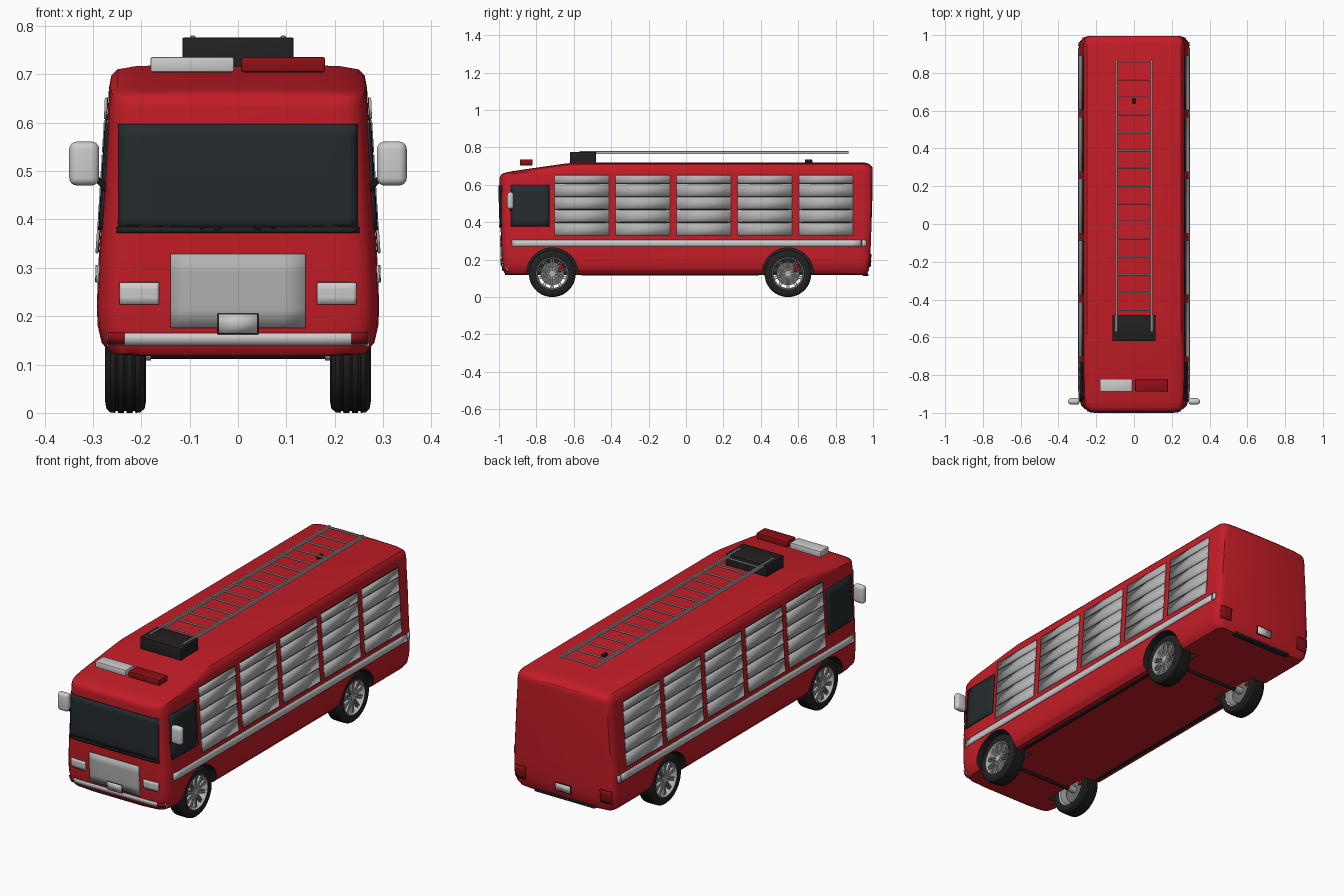
import bpy, bmesh, math
from mathutils import Vector, Matrix

if "Cube" in bpy.data.objects:
    bpy.data.objects.remove(bpy.data.objects["Cube"])


def mat(name, r, g, b):
    m = bpy.data.materials.new(name)
    m.diffuse_color = (r, g, b, 1)
    m.use_nodes = True
    m.node_tree.nodes["Principled BSDF"].inputs["Base Color"].default_value = m.diffuse_color
    return m


RED = mat("red_paint", 0.55, 0.012, 0.02)
GLASS = mat("dark_glass", 0.018, 0.024, 0.028)
BLACK = mat("black_rubber", 0.015, 0.015, 0.016)
SILVER = mat("silver", 0.45, 0.45, 0.45)
WHITE = mat("pale_grey", 0.68, 0.68, 0.69)
LAMP = mat("red_lamp", 0.27, 0.005, 0.008)


def lerp(table, t):
    if t <= table[0][0]:
        return table[0][1]
    for (a, va), (b, vb) in zip(table, table[1:]):
        if t <= b:
            return va + (vb - va) * (t - a) / (b - a)
    return table[-1][1]


def finish(name, bm, material, angle=35):
    bmesh.ops.recalc_face_normals(bm, faces=bm.faces)
    me = bpy.data.meshes.new(name)
    bm.to_mesh(me)
    bm.free()
    ob = bpy.data.objects.new(name, me)
    bpy.context.collection.objects.link(ob)
    if material:
        me.materials.append(material)
    smooth(ob, angle)
    return ob


def smooth(ob, angle=35):
    bpy.ops.object.select_all(action='DESELECT')
    ob.select_set(True)
    bpy.context.view_layer.objects.active = ob
    bpy.ops.object.shade_smooth_by_angle(angle=math.radians(angle))


def box(name, x, y, z, material, bevel=0.0, seg=2):
    bm = bmesh.new()
    c = [(p[0] + p[1]) / 2 for p in (x, y, z)]
    d = [abs(p[1] - p[0]) for p in (x, y, z)]
    bmesh.ops.create_cube(bm, size=1, matrix=Matrix.Translation(c) @ Matrix.Diagonal((*d, 1)))
    if bevel:
        bmesh.ops.bevel(bm, geom=bm.edges[:], offset=bevel, segments=seg, affect='EDGES', profile=0.5)
    return finish(name, bm, material)


def rod(name, a, b, r, material, seg=10):
    a, b = Vector(a), Vector(b)
    bm = bmesh.new()
    m = Matrix.Translation((a + b) / 2) @ (b - a).to_track_quat('Z', 'Y').to_matrix().to_4x4()
    bmesh.ops.create_cone(bm, cap_ends=True, segments=seg, radius1=r, radius2=r, depth=(b - a).length, matrix=m)
    return finish(name, bm, material)


def lathe(name, prof, centre, side, material, n=48):
    # closed (x, radius) profile spun about the axle
    bm = bmesh.new()
    rings = []
    for i in range(n):
        a = 2 * math.pi * i / n
        rings.append([bm.verts.new((side * x, centre[0] + r * math.cos(a), centre[1] + r * math.sin(a)))
                      for x, r in prof])
    k = len(prof)
    for i in range(n):
        p, q = rings[i], rings[(i + 1) % n]
        for j in range(k):
            bm.faces.new((p[j], p[(j + 1) % k], q[(j + 1) % k], q[j]))
    return finish(name, bm, material)


# Body: half cross-section lofted along y with rounded ends and a sloping cab roof
SECTION = [(0.2, 0.118), (0.262, 0.122), (0.282, 0.145), (0.290, 0.18), (0.292, 0.22), (0.288, 0.32),
           (0.281, 0.42), (0.275, 0.52), (0.270, 0.6), (0.267, 0.67), (0.262, 0.697), (0.250, 0.71),
           (0.21, 0.717), (0.1, 0.72)]
WIDTH = [(z, x) for x, z in SECTION]
FRONT = [(-0.996, 0.70), (-0.992, 0.84), (-0.984, 0.91), (-0.966, 0.96), (-0.93, 0.99), (-0.88, 1.0)]
BACK = [(0.95, 1.0), (0.975, 0.98), (0.99, 0.94), (0.996, 0.87)]
SCALE = FRONT + [(-0.65, 1.0), (-0.58, 1.0)] + BACK
ROOF = [(-0.996, 0.64), (-0.985, 0.658), (-0.96, 0.668), (-0.88, 0.68), (-0.65, 0.713), (-0.58, 0.72),
        (0.95, 0.72), (0.98, 0.713), (0.996, 0.695)]
LEAN = [(0.118, 0.03), (0.145, 0.018), (0.22, 0.01), (0.42, 0.003), (0.52, 0.0)]


def lean(y, z):
    return -math.copysign(lerp(LEAN, z) * max(0, min(1, (abs(y) - 0.88) / 0.116)), y)


def build_body():
    bm = bmesh.new()
    rings = []
    for y, s in SCALE:
        k = (lerp(ROOF, y) - 0.6) / 0.12
        pts = [(x * s, y + lean(y, z), z if z <= 0.6 else 0.6 + (z - 0.6) * k) for x, z in SECTION]
        rings.append([bm.verts.new(p) for p in pts] + [bm.verts.new((-p[0], p[1], p[2])) for p in reversed(pts)])
    n = len(rings[0])
    for p, q in zip(rings, rings[1:]):
        for j in range(n):
            bm.faces.new((p[j], p[(j + 1) % n], q[(j + 1) % n], q[j]))
    for r in (rings[0], rings[-1]):
        for j in range(n // 2 - 1):
            bm.faces.new((r[j], r[j + 1], r[n - 2 - j], r[n - 1 - j]))
    return finish("body", bm, RED)


body = build_body()
AXLES = (-0.715, 0.545)
WZ = 0.125

# Wheel arches cut out of the body
for y in AXLES:
    for s in (1, -1):
        cut = rod("arch_cutter", (s * 0.17, y, WZ), (s * 0.4, y, WZ), 0.138, BLACK, 48)
        cut.hide_render = True
        m = body.modifiers.new("arch", 'BOOLEAN')
        m.operation, m.solver, m.object, m.material_mode = 'DIFFERENCE', 'EXACT', cut, 'TRANSFER'
        bpy.context.view_layer.objects.active = body
        bpy.ops.object.modifier_apply(modifier=m.name)
        bpy.data.objects.remove(cut)
smooth(body)


# Thin panels that follow the body surface
def panel(name, f, u, v, material, nu=2, nv=6, off=0.003):
    bm = bmesh.new()
    g = [[bm.verts.new(f(u[0] + (u[1] - u[0]) * i / nu, v[0] + (v[1] - v[0]) * j / nv, off))
          for j in range(nv + 1)] for i in range(nu + 1)]
    for i in range(nu):
        for j in range(nv):
            bm.faces.new((g[i][j], g[i + 1][j], g[i + 1][j + 1], g[i][j + 1]))
    ob = finish(name, bm, material)
    m = ob.modifiers.new("thickness", 'SOLIDIFY')
    m.thickness, m.offset = 0.005, 0
    return ob


def on_side(s):
    return lambda y, z, o: (s * (lerp(WIDTH, z) * lerp(SCALE, y) + o), y, z)


def on_front(x, z, o):
    y = lerp(sorted((s, y) for y, s in FRONT), abs(x) / lerp(WIDTH, z))
    return (x, y + lean(y, z) - o, z)


def on_back(x, z, o):
    y = lerp(sorted((s, y) for y, s in BACK), abs(x) / lerp(WIDTH, z))
    return (x, y + lean(y, z) + o, z)


SLATS = (0.33, 0.40, 0.47, 0.538, 0.608, 0.655)
for s, tag in ((1, "right"), (-1, "left")):
    f = on_side(s)
    panel("cab_window_" + tag, f, (-0.935, -0.73), (0.378, 0.6), GLASS, 6)
    panel("side_stripe_" + tag, f, (-0.93, 0.935), (0.27, 0.306), WHITE, 40, 2)
    panel("stripe_end_" + tag, f, (0.942, 0.962), (0.27, 0.306), WHITE, 2, 2)
    # Roller shutters with slats over a dark backing
    for i in range(5):
        y = -0.703 + 0.3265 * i
        panel(f"shutter_back_{tag}_{i}", f, (y + 0.003, y + 0.287), (0.333, 0.652), BLACK)
        for a, b in zip(SLATS, SLATS[1:]):
            panel(f"shutter_slat_{tag}_{i}", f, (y, y + 0.29), (a, b - 0.004), SILVER, 2, 2, 0.005)
    # Lamps at both ends
    panel("headlight_" + tag, on_front, (s * 0.163, s * 0.245), (0.224, 0.27), WHITE, 10, 3)
    panel("front_marker_" + tag, on_front, (s * 0.235, s * 0.268), (0.142, 0.166), LAMP, 6, 2, 0.006)
    panel("tail_light_" + tag, on_back, (s * 0.21, s * 0.272), (0.165, 0.23), LAMP, 8, 3)
    # Mirrors on short arms
    rod("mirror_arm_" + tag, (s * 0.262, -0.935, 0.45), (s * 0.305, -0.938, 0.5), 0.006, BLACK)
    box("mirror_" + tag, (s * 0.287, s * 0.349), (-0.956, -0.922), (0.47, 0.561), WHITE, 0.016, 4)
    box("sill_strip_" + tag, (s * 0.225, s * 0.24), (-0.56, 0.39), (0.114, 0.121), BLACK)

# Front face
panel("windscreen", on_front, (-0.247, 0.247), (0.378, 0.597), GLASS, 28, 8)
panel("windscreen_lower_trim", on_front, (-0.25, 0.25), (0.372, 0.384), BLACK, 28, 1, 0.005)
panel("front_grille", on_front, (-0.14, 0.14), (0.176, 0.328), SILVER, 6, 4)
panel("front_bumper_strip", on_front, (-0.27, 0.27), (0.14, 0.165), WHITE, 28, 2)
panel("front_plate_frame", on_front, (-0.042, 0.042), (0.162, 0.206), BLACK, 2, 2, 0.005)
panel("front_plate", on_front, (-0.039, 0.039), (0.165, 0.203), WHITE, 2, 2, 0.007)
for s in (1, -1):
    a, b = on_front(s * 0.23, 0.387, 0.006), on_front(s * 0.03, 0.381, 0.006)
    rod("wiper", a, b, 0.003, BLACK, 6)

# Rear face
panel("rear_plate_frame", on_back, (-0.043, 0.043), (0.157, 0.199), BLACK, 2, 2)
panel("rear_plate", on_back, (-0.04, 0.04), (0.16, 0.196), WHITE, 2, 2, 0.005)
box("rear_lower_trim", (-0.17, 0.17), (0.945, 0.975), (0.113, 0.126), BLACK, 0.003)

# Wheels: grooved tyre, rim, spokes, hub, brake
TYRE = [(0.194, 0.086), (0.19, 0.10), (0.193, 0.116), (0.202, 0.124), (0.212, 0.125), (0.213, 0.121), (0.217, 0.121),
        (0.218, 0.125), (0.230, 0.125), (0.231, 0.121), (0.235, 0.121), (0.236, 0.125), (0.248, 0.125),
        (0.249, 0.121), (0.253, 0.121), (0.254, 0.125), (0.264, 0.124), (0.272, 0.116), (0.275, 0.10), (0.271, 0.086)]
RIM = [(0.194, 0.087), (0.271, 0.087), (0.273, 0.083), (0.268, 0.079), (0.25, 0.077), (0.2, 0.079)]
for y in AXLES:
    for s in (1, -1):
        c = (y, WZ)
        lathe("tyre", TYRE, c, s, BLACK, 64)
        lathe("rim", RIM, c, s, SILVER)
        rod("brake_disc", (s * 0.222, y, WZ), (s * 0.23, y, WZ), 0.062, mat("brake_grey", 0.16, 0.16, 0.16), 32)
        rod("hub", (s * 0.18, y, WZ), (s * 0.266, y, WZ), 0.017, SILVER, 20)
        box("brake_caliper", (s * 0.218, s * 0.246), (y + 0.03, y + 0.06), (WZ + 0.012, WZ + 0.05), LAMP, 0.004)
        bm = bmesh.new()
        for i in range(10):
            turn = Matrix.Rotation(math.tau * i / 10, 4, 'X')
            for d in (-0.0055, 0.0055):
                bmesh.ops.create_cube(bm, size=1, matrix=Matrix.Translation((s * 0.258, y, WZ)) @ turn @
                                      Matrix.Translation((0, d, 0.046)) @ Matrix.Diagonal((0.012, 0.006, 0.07, 1)))
        finish("wheel_spokes", bm, SILVER)
    rod("axle", (-0.2, y, WZ), (0.2, y, WZ), 0.014, BLACK, 12)

# Roof: ladder, mounting box, light bar, aerial
for s in (1, -1):
    box("ladder_rail", (s * 0.088, s * 0.099), (-0.57, 0.87), (0.764, 0.78), SILVER, 0.002, 1)
for i in range(15):
    y = 0.858 - 0.0938 * i
    rod("ladder_rung", (-0.094, y, 0.772), (0.094, y, 0.772), 0.0045, SILVER)
box("ladder_mount", (-0.115, 0.115), (-0.62, -0.482), (0.70, 0.776), BLACK, 0.003)
box("light_bar_white", (-0.181, -0.008), (-0.888, -0.82), (0.704, 0.736), WHITE, 0.005)
box("light_bar_red", (0.006, 0.18), (-0.888, -0.82), (0.704, 0.736), LAMP, 0.005)
box("roof_aerial", (-0.007, 0.007), (0.635, 0.675), (0.715, 0.735), BLACK, 0.004)
